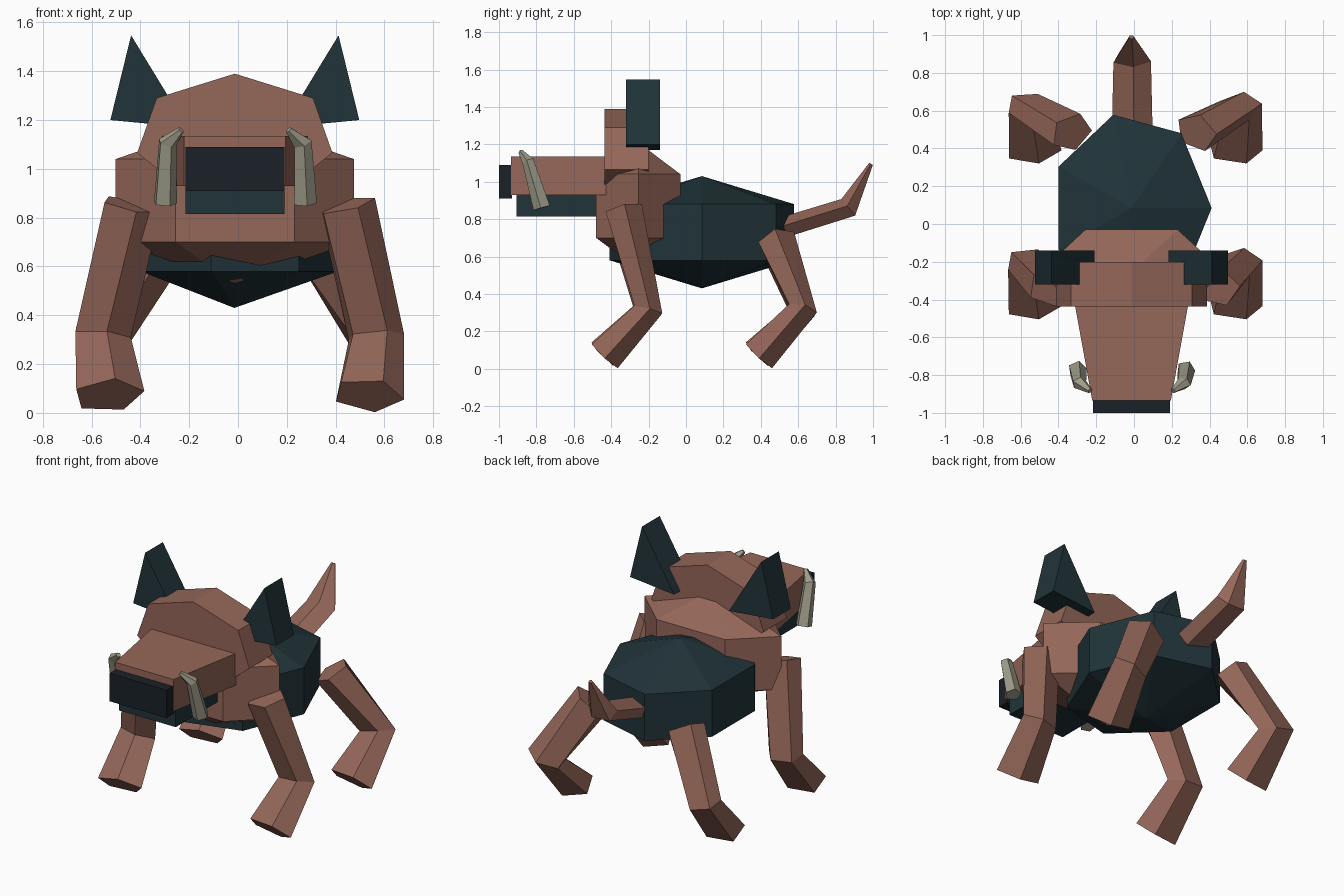
import bpy, bmesh
from math import sin, cos, pi, radians
from mathutils import Vector

if "Cube" in bpy.data.objects:
    bpy.data.objects.remove(bpy.data.objects["Cube"])

CX = -0.013  # centre line of the head and body


def material(name, rgb):
    m = bpy.data.materials.new(name)
    m.diffuse_color = (*rgb, 1)
    m.use_nodes = True
    m.node_tree.nodes["Principled BSDF"].inputs["Base Color"].default_value = m.diffuse_color
    return m


BROWN = material("brown hide", (0.30, 0.135, 0.10))
TEAL = material("dark teal", (0.015, 0.034, 0.042))
BLACK = material("nose black", (0.010, 0.015, 0.020))
IVORY = material("ivory", (0.34, 0.33, 0.25))


def loft(name, rings, mat):
    """Skin between rings of points; a one-point ring makes a pole."""
    bm = bmesh.new()
    rows = [[bm.verts.new(p) for p in r] for r in rings]
    for a, b in zip(rows, rows[1:]):
        n = max(len(a), len(b))
        for i in range(n):
            j = (i + 1) % n
            if len(a) == 1:
                bm.faces.new((a[0], b[j], b[i]))
            elif len(b) == 1:
                bm.faces.new((a[i], a[j], b[0]))
            else:
                bm.faces.new((a[i], a[j], b[j], b[i]))
    for end in (rows[0], rows[-1]):
        if len(end) > 2:
            bm.faces.new(end)
    bmesh.ops.recalc_face_normals(bm, faces=bm.faces)
    me = bpy.data.meshes.new(name)
    bm.to_mesh(me)
    bm.free()
    me.materials.append(mat)
    ob = bpy.data.objects.new(name, me)
    bpy.context.collection.objects.link(ob)
    return ob


def ball(name, c, r, sides, mat):
    """Low sphere with two rings at half height."""
    x, y, z = c
    ring = lambda h: [(x + r[0] * cos(2 * pi * i / sides),
                       y + r[1] * sin(2 * pi * i / sides), h) for i in range(sides)]
    d = r[2]
    return loft(name, [[(x, y, z - d)], ring(z - d / 2), ring(z + d / 2), [(x, y, z + d)]], mat)


def prism(name, outline, y0, y1, mat):
    """Extrude an x/z outline along y."""
    return loft(name, [[(x, y, z) for x, z in outline] for y in (y0, y1)], mat)


def rect(w, z0, z1):
    return [(CX - w, z0), (CX + w, z0), (CX + w, z1), (CX - w, z1)]


def tube(name, path, radii, mat, phase=0, sides=5):
    """Mitred tube along a path with (sideways, other) radii per point."""
    pts = [Vector(p) for p in path]
    dirs = [(b - a).normalized() for a, b in zip(pts, pts[1:])]
    rings = []
    for i, (p, (ru, rv)) in enumerate(zip(pts, radii)):
        n = (dirs[max(i - 1, 0)] + dirs[min(i, len(dirs) - 1)]).normalized()
        u = (Vector((1, 0, 0)) - n * n.x).normalized()
        v = n.cross(u)
        angs = [radians(phase) + 2 * pi * k / sides for k in range(sides)]
        rings.append([p + u * ru * cos(a) + v * rv * sin(a) for a in angs])
    return loft(name, rings, mat)


# Body and chest
ball("body", (-0.015, 0.085, 0.73), (0.426, 0.506, 0.30), 7, TEAL)
ball("chest", (CX, -0.255, 0.87), (0.488, 0.26, 0.34), 6, BROWN)

# Head, snout, nose and jaw
prism("head", [(CX + 0.41 * sin(2 * pi * i / 7), 1.125 + 0.265 * cos(2 * pi * i / 7))
               for i in range(7)], -0.437, -0.20, BROWN)
loft("snout", [[(x, y, z) for x, z in rect(w, 0.93, 1.135)]
               for y, w in ((-0.935, 0.208), (-0.40, 0.305))], BROWN)
prism("nose", rect(0.203, 0.91, 1.09), -1.0, -0.93, BLACK)
prism("lower_jaw", rect(0.203, 0.815, 0.935), -0.905, -0.42, TEAL)

# Tail
tube("tail", [(CX, 0.45, 0.73), (CX, 0.87, 0.86), (CX, 0.99, 1.095)],
     [(0.115, 0.06), (0.105, 0.062), (0.014, 0.012)], BROWN, phase=-84)

for s, side in ((1, "right"), (-1, "left")):
    # Ears
    prism("ear_" + side, [(CX + s * x, z) for x, z in ((0.425, 1.547), (0.51, 1.20), (0.195, 1.17))],
          -0.32, -0.14, TEAL)
    # Tusks
    tube("tusk_" + side, [(CX + s * x, y, z) for x, y, z in
                          ((0.287, -0.77, 0.86), (0.277, -0.842, 1.105), (0.22, -0.883, 1.16))],
         [(0.05, 0.048), (0.04, 0.034), (0.014, 0.014)], IVORY, phase=-7 * s)
    # Legs: hip, knee, foot
    for name, hip, dy in (("front_leg_", (0.44, -0.335, 0.852), 0),
                          ("back_leg_", (0.33, 0.485, 0.685), 0.825)):
        path = [hip, (0.56, -0.205 + dy, 0.315), (0.532, -0.435 + dy, 0.072)]
        tube(name + side, [(s * x, y, z) for x, y, z in path],
             [(0.125, 0.105), (0.122, 0.082), (0.15, 0.10)], BROWN, phase=-7 * s)
